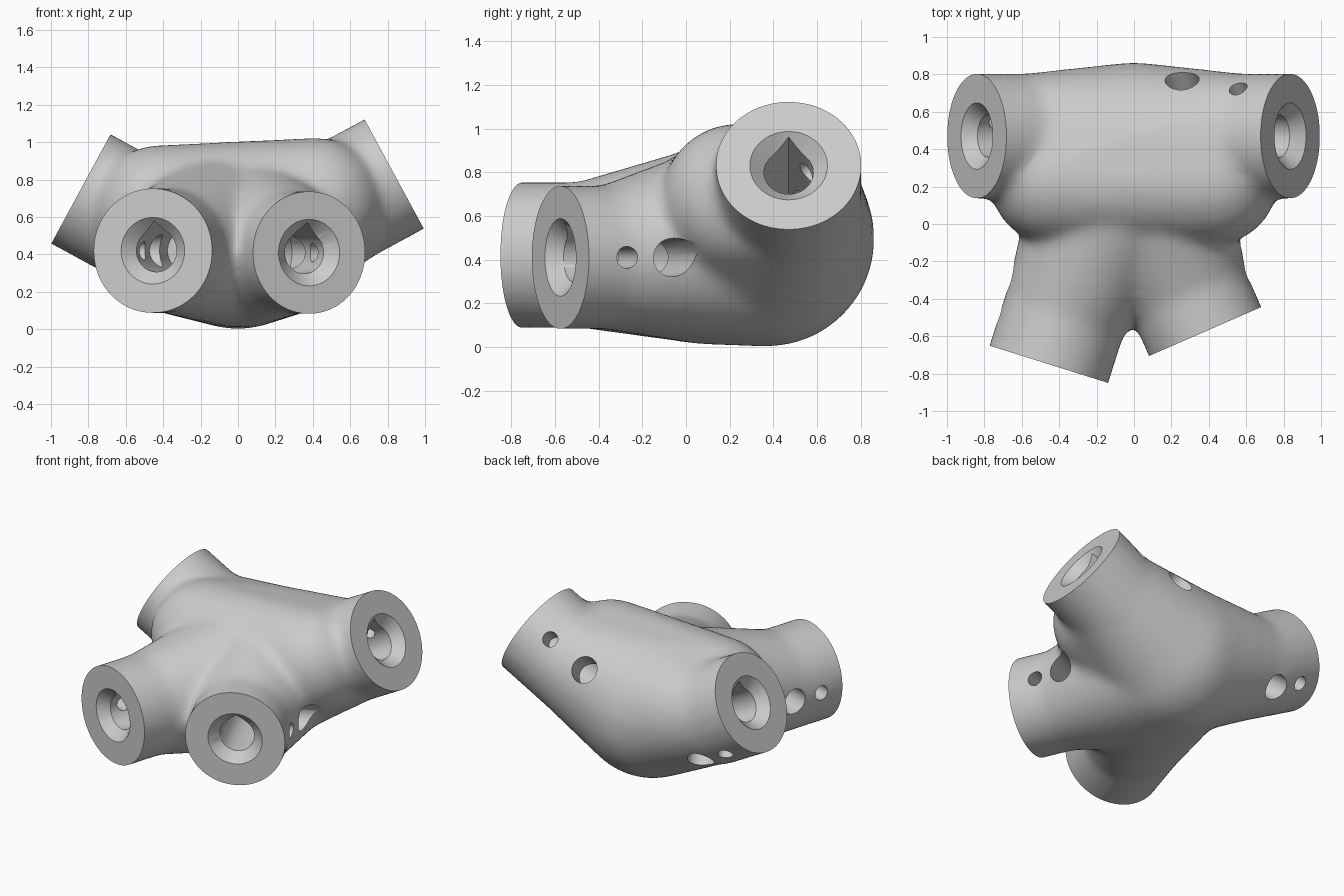
import bpy, bmesh, math
from mathutils import Vector, Matrix

cube = bpy.data.objects.get("Cube")
if cube:
    bpy.data.objects.remove(cube, do_unlink=True)

grey = bpy.data.materials.new("plain_grey")
grey.use_nodes = True
grey.diffuse_color = (0.6, 0.6, 0.6, 1)
grey.node_tree.nodes["Principled BSDF"].inputs["Base Color"].default_value = (0.6, 0.6, 0.6, 1)

# Round masses the arms grow from: centre and radius
CORE = ((0, 0.37, 0.495), 0.495)
BELLY = ((0, 0.1, 0.4), 0.39)
LEFT_SHOULDER = ((0.42, 0.24, 0.67), 0.355)
RIGHT_SHOULDER = ((-0.42, 0.24, 0.63), 0.355)
# centre of mouth, outward direction, radius, neck depth, screw angle, screw depths, masses
SOCKETS = [
    ((0.835, 0.47, 0.83), (0.88, 0, 0.477), 0.335, 0.25, 40, (0.2, 0.52), (CORE, LEFT_SHOULDER)),
    ((-0.84, 0.47, 0.75), (-0.88, 0, 0.477), 0.335, 0.25, 225, (0.17, 0.39), (CORE, RIGHT_SHOULDER)),
    ((-0.455, -0.75, 0.42), (-0.3, -0.953, 0), 0.335, 0.25, 180, (0.17, 0.39), (CORE, BELLY)),
    ((0.38, -0.575, 0.41), (0.4, -0.917, 0), 0.33, 0.2, 0, (0.19, 0.4), (CORE, BELLY)),
]
BORE_R = 0.113
scene_col = bpy.context.scene.collection
cutters = []


def frame(centre, normal):
    """Local frame with z along the socket, pointing out, and y upward."""
    n = Vector(normal).normalized()
    up = (Vector((0, 0, 1)) - n * n.z).normalized()
    m = Matrix((up.cross(n), up, n)).transposed().to_4x4()
    return Matrix.Translation(centre) @ m


def make_object(name, bm):
    mesh = bpy.data.meshes.new(name)
    bm.to_mesh(mesh)
    bm.free()
    obj = bpy.data.objects.new(name, mesh)
    scene_col.objects.link(obj)
    return obj


def add_cylinder(bm, m, r_low, r_high, z_low, z_high):
    bmesh.ops.create_cone(bm, cap_ends=True, segments=48, radius1=r_low,
                          radius2=r_high, depth=z_high - z_low,
                          matrix=m @ Matrix.Translation((0, 0, (z_low + z_high) / 2)))


def cutter(name, m, r_low, r_high, z_low, z_high, pointed=False):
    """Round or tapered cutter; a pointed one has a teardrop roof."""
    bm = bmesh.new()
    add_cylinder(bm, Matrix(), r_low, r_high, z_low, z_high)
    if pointed:
        for v in bm.verts:
            if v.co.y > r_low * math.sqrt(0.5):
                v.co.y = r_low * math.sqrt(2) - abs(v.co.x)
    bm.transform(m)
    obj = make_object(name, bm)
    obj.hide_render = True
    cutters.append(obj)


def add_hull(bm, masses, neck=None):
    """Hull of round masses and, if given, a neck disc (frame, radius, depth)."""
    source = bmesh.new()
    for centre, radius in masses:
        bmesh.ops.create_icosphere(source, subdivisions=4, radius=radius,
                                   matrix=Matrix.Translation(centre))
    if neck:
        m, radius, depth = neck
        add_cylinder(source, m, radius, radius, -depth - 0.03, -depth)
    hull = bmesh.new()
    for v in source.verts:
        hull.verts.new(v.co)
    source.free()
    bmesh.ops.convex_hull(hull, input=hull.verts[:])
    loose = [v for v in hull.verts if not v.link_faces]
    bmesh.ops.delete(hull, geom=loose, context="VERTS")
    bmesh.ops.recalc_face_normals(hull, faces=hull.faces[:])
    mesh = bpy.data.meshes.new("hull")
    hull.to_mesh(mesh)
    hull.free()
    bm.from_mesh(mesh)
    bpy.data.meshes.remove(mesh)


# Chest bridging both shoulders
body_bm = bmesh.new()
add_hull(body_bm, (LEFT_SHOULDER, RIGHT_SHOULDER))

# Arms with flat mouth, countersink, bore and two screw holes each
for centre, normal, radius, neck_depth, angle, depths, masses in SOCKETS:
    m = frame(centre, normal)
    add_hull(body_bm, masses, (m, radius - 0.005, neck_depth))
    add_cylinder(body_bm, m, radius, radius, -neck_depth - 0.1, 0.15)
    cutter("mouth_cut", m, radius + 0.08, radius + 0.08, 0, 0.3)
    cutter("countersink", m, BORE_R, 0.188, -0.065, 0.01)
    cutter("bore", m, BORE_R, BORE_R, -0.62, 0.05, pointed=True)
    for depth, r in zip(depths, (0.05, 0.088)):
        side = (m @ Matrix.Translation((0, 0, -depth))
                @ Matrix.Rotation(math.radians(angle), 4, "Z")
                @ Matrix.Rotation(math.pi / 2, 4, "Y"))
        cutter("screw_hole", side, r, r, 0, 0.65)

body = make_object("joint_body", body_bm)

# Melt the arms together, then cut the sockets
remesh = body.modifiers.new("melt", "REMESH")
remesh.mode = "VOXEL"
remesh.voxel_size = 0.025
soften = body.modifiers.new("soften", "SMOOTH")
soften.factor = 0.5
soften.iterations = 22
for obj in cutters:
    cut = body.modifiers.new("cut", "BOOLEAN")
    cut.operation = "DIFFERENCE"
    cut.object = obj
    cut.solver = "MANIFOLD"

bpy.context.view_layer.update()
graph = bpy.context.evaluated_depsgraph_get()
final = bpy.data.meshes.new_from_object(body.evaluated_get(graph))
body.modifiers.clear()
body.data = final
final.materials.clear()
final.materials.append(grey)

for obj in cutters:
    bpy.data.objects.remove(obj, do_unlink=True)

# Smooth skin with crisp rims
for obj in bpy.context.selected_objects:
    obj.select_set(False)
body.select_set(True)
bpy.context.view_layer.objects.active = body
bpy.ops.object.shade_smooth_by_angle(angle=math.radians(35))
